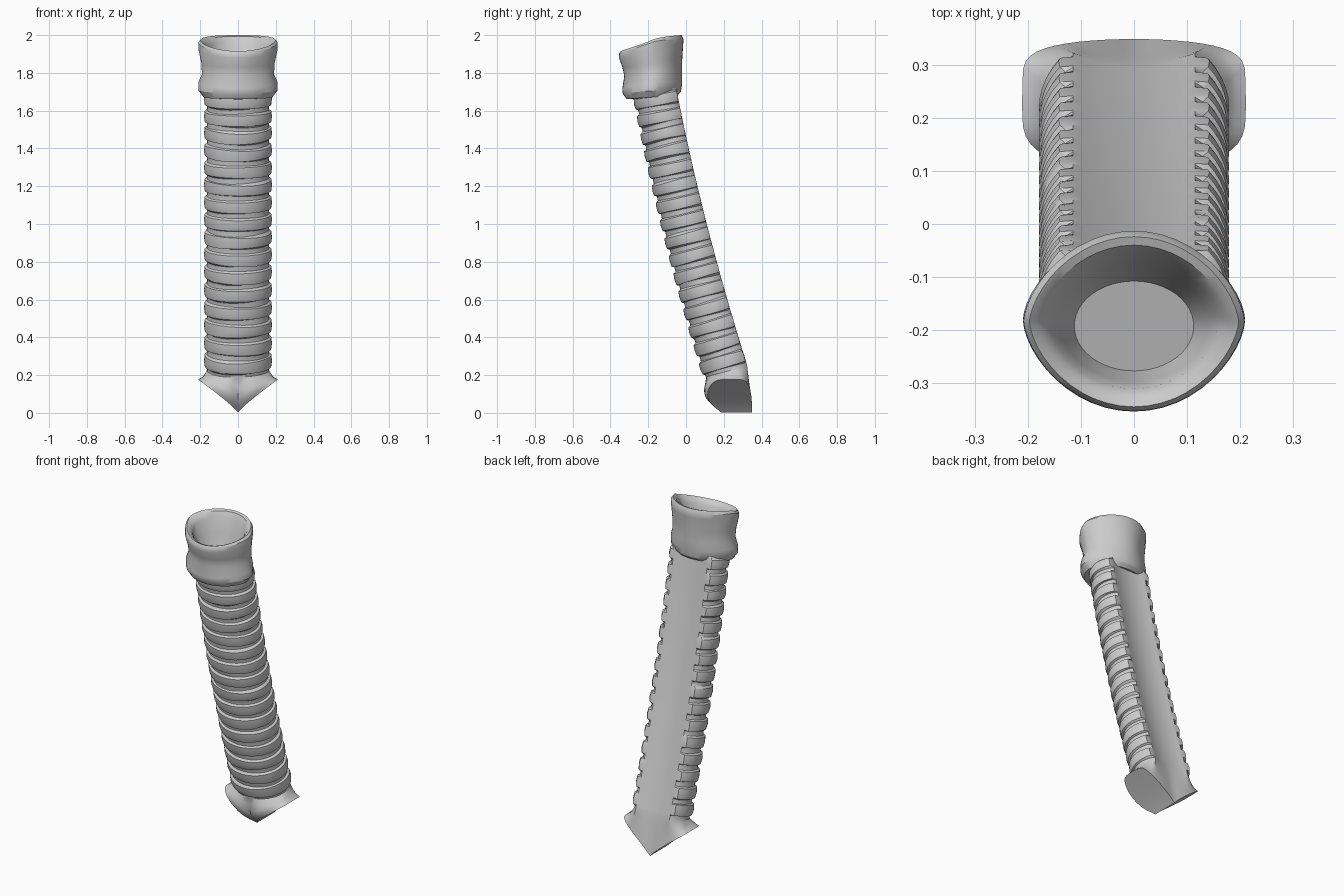
import bpy, bmesh, math, random
from math import sin, cos, pi

if "Cube" in bpy.data.objects:
    bpy.data.objects.remove(bpy.data.objects["Cube"])

random.seed(4)
N = 48                       # points around every section
ANG = [2 * pi * i / N for i in range(N)]   # 0 = front (-y), pi = back
RINGS = 16


def spow(v, e):
    return math.copysign(abs(v) ** e, v)


def loft(name, sections, cap_start=False, cap_end=False, fork_start=False):
    """Skin closed sections of N points; optional flat caps or a saddle-shaped end."""
    bm = bmesh.new()
    loops = [[bm.verts.new(p) for p in sec] for sec in sections]
    for a, b in zip(loops, loops[1:]):
        for i in range(N):
            j = (i + 1) % N
            bm.faces.new((a[i], a[j], b[j], b[i]))
    for use, loop in ((cap_start, loops[0]), (cap_end, loops[-1])):
        if use:
            bm.faces.new(loop)
    if fork_start:           # bridge front edge to back edge, strip by strip
        lo = loops[0]
        h = N // 2
        for i in range(-N // 4, N // 4):
            f = [lo[i % N], lo[(i + 1) % N], lo[(h - i - 1) % N], lo[(h - i) % N]]
            bm.faces.new(list(dict.fromkeys(f)))
    bmesh.ops.recalc_face_normals(bm, faces=bm.faces)
    me = bpy.data.meshes.new(name)
    bm.to_mesh(me)
    bm.free()
    ob = bpy.data.objects.new(name, me)
    bpy.context.collection.objects.link(ob)
    bpy.ops.object.select_all(action='DESELECT')
    ob.select_set(True)
    bpy.context.view_layer.objects.active = ob
    bpy.ops.object.shade_smooth_by_angle(angle=math.radians(32))
    return ob


# --- windpipe: D-shaped section swept along a gently curved, leaning axis ---
P0, P1, P2 = (0.212, 0.22), (0.0, 0.97), (-0.162, 1.70)


def axis(t):
    a, b, c = [(1 - t) * (1 - 2 * t), 4 * t * (1 - t), t * (2 * t - 1)]
    da, db, dc = 4 * t - 3, 4 - 8 * t, 4 * t - 1
    y, z = [a * p + b * q + c * r for p, q, r in zip(P0, P1, P2)]
    dy, dz = [da * p + db * q + dc * r for p, q, r in zip(P0, P1, P2)]
    n = math.hypot(dy, dz)
    return y, z, dz / n, -dy / n      # centre and backward direction


def tube_section(t, bulge, wob):
    y, z, wy, wz = axis(max(0, min(1, t)))
    depth = 1.0 - 0.04 * t
    pts = []
    for a in ANG:
        flat = 0.024 - 0.147 * cos(a) > 0.116       # rear membrane
        k = 0.0 if flat else bulge
        x = (0.163 + k) * sin(a)
        w = min(0.024 - (0.135 + k) * cos(a), 0.118) * depth
        if flat:                                    # slightly hollowed
            w = (0.120 - 0.024 * (1 - min(1, (x / 0.125) ** 2))) * depth
        lift = 0 if flat else wob * sin(2 * a + wob * 900)
        pts.append((x, y + w * wy, z + w * wz + lift))
    return pts


tube = []
for r in range(RINGS):
    for u, bulge in ((0.0, 0), (0.16, 0.001), (0.22, 0.013), (0.5, 0.017),
                     (0.82, 0.014), (0.9, 0.001)):
        tube.append(tube_section((r + u) / RINGS, bulge, random.uniform(-.005, .005)))
tube.append(tube_section(1, 0, 0))

# --- forked lower end: flares sideways, underside rises from a central ridge ---
tip = []
for a in ANG:
    q, c = abs(sin(a)), cos(a)
    z = 0.003 + 0.174 * q ** 0.88
    if c > 1e-6:                                     # front edge, rounded under
        y = 0.225 - 0.125 * c ** 0.55 + 0.085 * (1 - q) ** 4
    elif c < -1e-6:                                  # back edge
        y = 0.225 + 0.125 * abs(c) ** 0.3
    else:
        y = 0.225
    tip.append((0.212 * sin(a), y, z))
fork = [tip]
for s in (0.2, 0.45, 0.75):                          # blend up to the tube
    ring = []
    for a, p, top in zip(ANG, tip, tube[0]):
        q = abs(sin(a))
        push = -0.03 * max(0, cos(a)) * sin(pi * s ** 0.7) * (1 - q) ** 0.5
        sx = s ** 0.6
        ring.append((p[0] * (1 - sx) + top[0] * sx,
                     p[1] * (1 - s) + top[1] * s + push,
                     p[2] * (1 - s) + top[2] * s))
    fork.append(ring)
loft("windpipe", fork + tube, cap_end=True, fork_start=True)


# --- collar at the top: thick rounded-diamond band, tilted rim, closed cup ---
def collar_section(half_x, front, back, z_front, z_back, side=0.0, e=1.28, lump=0.0):
    cy, b = (front + back) / 2, (back - front) / 2
    pts = []
    for a in ANG:
        c = -cos(a)
        m = 1 + lump * cos(6 * a)                   # shallow dents around the band
        y = cy + b * m * spow(c, e)
        z = (z_front + z_back) / 2 + (z_back - z_front) / 2 * c + side * sin(a) ** 2
        pts.append((half_x * m * sin(a), y, z))
    return pts


collar = [collar_section(*s) for s in (
    (0.150, -0.27, -0.065, 1.660, 1.685, 0, 1.0),
    (0.182, -0.315, -0.045, 1.662, 1.680, 0.0, 1.1),
    (0.208, -0.335, -0.027, 1.690, 1.700, 0.01, 1.2),
    (0.210, -0.337, -0.020, 1.715, 1.745, 0.02, 1.25),
    (0.193, -0.325, -0.022, 1.785, 1.800, 0, 1.25, 0.012),
    (0.196, -0.335, -0.022, 1.830, 1.870, 0, 1.28, 0.012),
    (0.210, -0.355, -0.015, 1.880, 1.950, 0.012),
    (0.209, -0.354, -0.013, 1.902, 1.978, 0.020),
    (0.198, -0.346, -0.024, 1.915, 2.000, 0.015),
    (0.180, -0.330, -0.040, 1.910, 1.994, 0.010),
    (0.160, -0.312, -0.058, 1.890, 1.965, 0.005, 1.2),
    (0.142, -0.298, -0.080, 1.830, 1.880, 0, 1.1),
    (0.113, -0.278, -0.108, 1.740, 1.790, 0, 1.0))]
loft("collar", collar, cap_start=True, cap_end=True)
